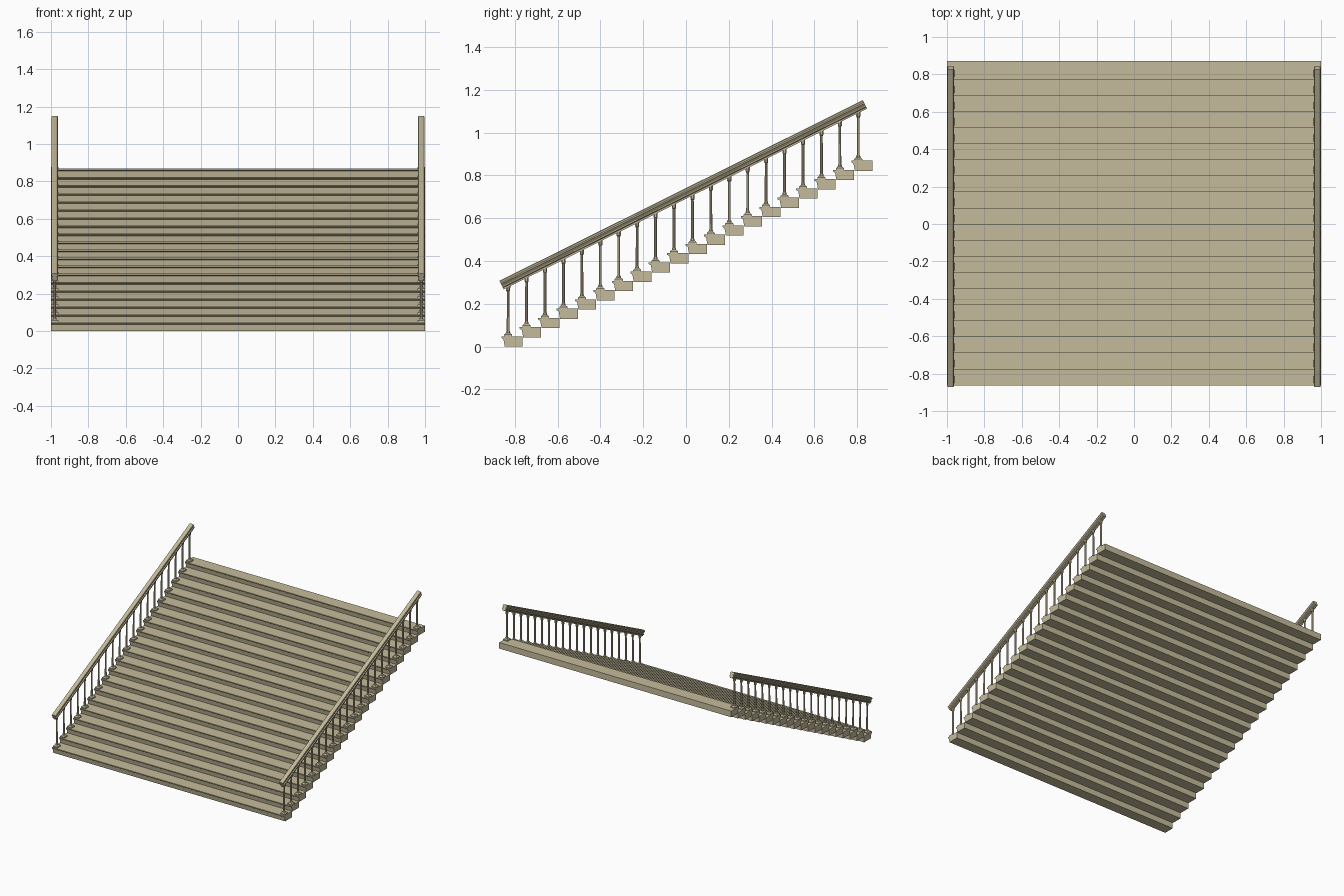
import bpy, bmesh, math
from mathutils import Vector

if "Cube" in bpy.data.objects:
    bpy.data.objects.remove(bpy.data.objects["Cube"])

STEPS, RUN, RISE = 20, 0.0861, 0.0432
SLOPE = 0.497

stone = bpy.data.materials.new("sand_stone")
stone.diffuse_color = (0.56, 0.50, 0.33, 1)
stone.use_nodes = True
stone.node_tree.nodes["Principled BSDF"].inputs["Base Color"].default_value = stone.diffuse_color


def finish(bm, name):
    bmesh.ops.recalc_face_normals(bm, faces=bm.faces[:])
    me = bpy.data.meshes.new(name)
    bm.to_mesh(me)
    bm.free()
    me.materials.append(stone)
    ob = bpy.data.objects.new(name, me)
    bpy.context.collection.objects.link(ob)
    return ob


def loft(bm, rings):
    """Skin a list of equal-length point rings and cap both ends."""
    vs = [[bm.verts.new(p) for p in r] for r in rings]
    n = len(vs[0])
    for a, b in zip(vs, vs[1:]):
        for i in range(n):
            j = (i + 1) % n
            bm.faces.new((a[i], a[j], b[j], b[i]))
    bm.faces.new(vs[0])
    bm.faces.new(vs[-1])


def ring(x, y, z, r, sides):
    turn = math.pi / sides
    rad = r / math.cos(turn)
    return [(x + rad * math.cos(turn + 2 * math.pi * i / sides),
             y + rad * math.sin(turn + 2 * math.pi * i / sides), z) for i in range(sides)]


# Treads with a projecting nosing, full width
tread = [(-0.863, 0.0475), (-0.863, 0.040), (-0.853, 0.034), (-0.847, 0.0),
         (-0.764, 0.0), (-0.764, 0.0475)]
bm = bmesh.new()
for i in range(STEPS):
    loft(bm, [[(x, y + i * RUN, z + i * RISE) for y, z in tread] for x in (-1, 1)])
finish(bm, "stair_treads")

# Moulded handrail section: (half width, depth below the top line)
half = [(0.010, 0.0), (0.016, 0.004), (0.018, 0.010), (0.016, 0.016), (0.012, 0.019),
        (0.012, 0.023), (0.018, 0.027), (0.018, 0.033), (0.011, 0.037), (0.011, 0.045)]
section = half + [(-w, d) for w, d in reversed(half)]
along = Vector((0, 1, SLOPE)).normalized()
down = Vector((0, along.z, -along.y))
TOP0, TOP1 = Vector((0, -0.872, 0.307)), Vector((0, 0.826, 0.307 + SLOPE * 1.698))


def under_rail(y):
    p = TOP0 + down * 0.045
    return p.z + (y - p.y) * SLOPE


for side, label in ((-1, "left"), (1, "right")):
    x = side * 0.98
    bm = bmesh.new()
    loft(bm, [[Vector((x + w, 0, 0)) + end + down * d for w, d in section]
              for end in (TOP0, TOP1)])
    finish(bm, label + "_handrail")

    # Balusters: square foot, turned shaft, small capital
    bm = bmesh.new()
    for i in range(STEPS):
        y, z = -0.831 + i * RUN, 0.0475 + i * RISE
        top = under_rail(y)
        loft(bm, [ring(x, y, z - 0.002, 0.019, 4), ring(x, y, z + 0.008, 0.019, 4),
                  ring(x, y, z + 0.016, 0.010, 4)])
        loft(bm, [ring(x, y, h, r, 8) for h, r in (
            (z + 0.014, 0.0100), (z + 0.022, 0.0095), (z + 0.026, 0.0068),
            (top - 0.020, 0.0062), (top - 0.016, 0.0095), (top + 0.008, 0.0100))])
    finish(bm, label + "_balusters")
